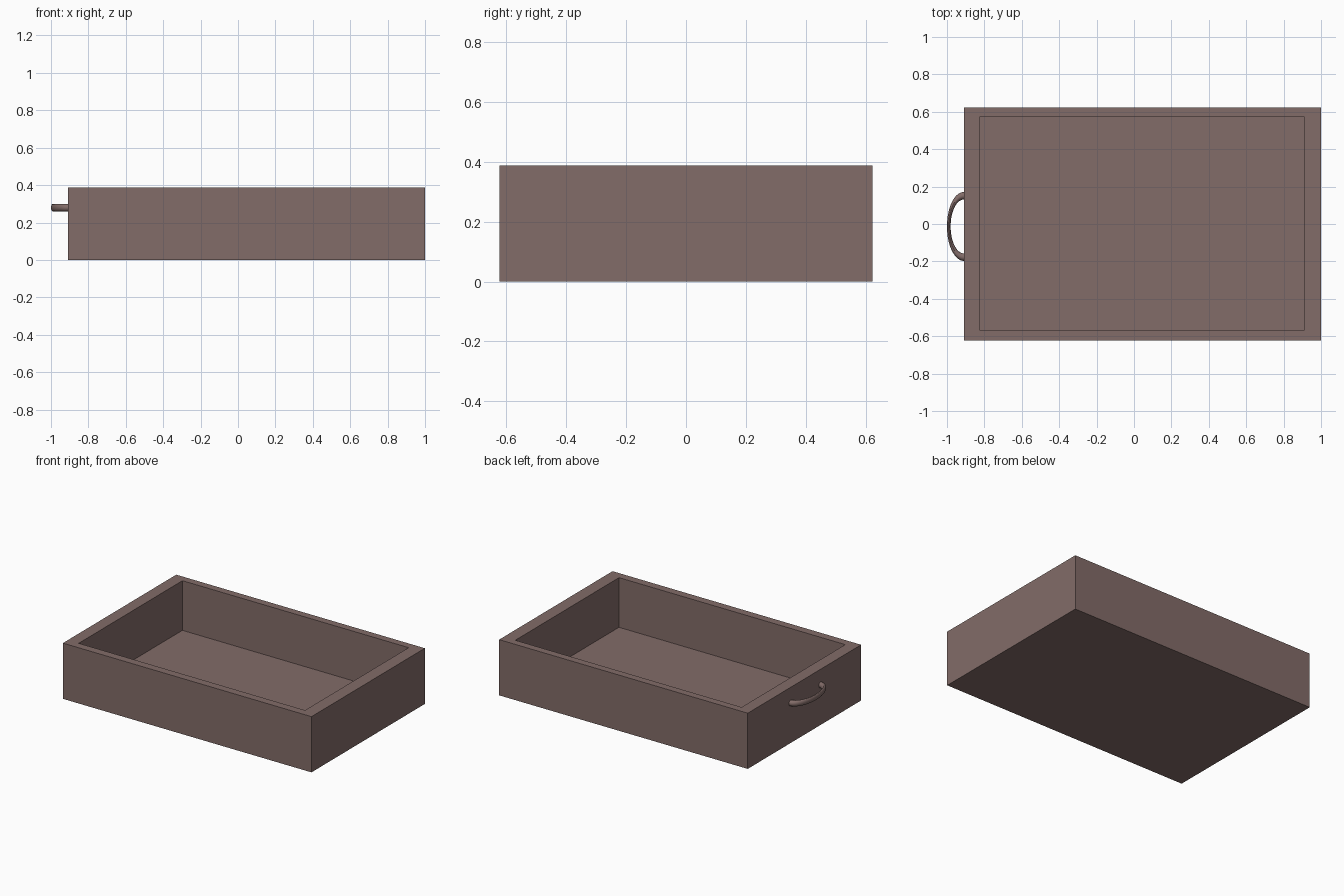
import bpy, bmesh, math
from mathutils import Vector

if "Cube" in bpy.data.objects:
    bpy.data.objects.remove(bpy.data.objects["Cube"])

wood = bpy.data.materials.new("dull_brown")
wood.diffuse_color = (0.225, 0.150, 0.140, 1)
wood.use_nodes = True
wood.node_tree.nodes["Principled BSDF"].inputs["Base Color"].default_value = wood.diffuse_color

X0, X1, Y, H = -0.91, 1.0, 0.622, 0.387        # outer box
IX0, IX1, IY0, IY1 = -0.827, 0.912, -0.567, 0.571  # opening
FLOOR = 0.042
HANDLE_Y, HANDLE_Z, RING, TUBE = -0.013, 0.279, 0.164, 0.02


def add_object(name, bm):
    bmesh.ops.recalc_face_normals(bm, faces=bm.faces)
    mesh = bpy.data.meshes.new(name)
    bm.to_mesh(mesh)
    bm.free()
    mesh.materials.append(wood)
    obj = bpy.data.objects.new(name, mesh)
    bpy.context.collection.objects.link(obj)
    return obj


# Drawer box: a block with an inset opening pushed down to the floor
bm = bmesh.new()
bmesh.ops.create_cube(bm, size=1)
for v in bm.verts:
    v.co = Vector((X1 if v.co.x > 0 else X0, math.copysign(Y, v.co.y), H if v.co.z > 0 else 0))
top = max(bm.faces, key=lambda f: f.calc_center_median().z)
bmesh.ops.inset_individual(bm, faces=[top], thickness=0.05)
for v in top.verts:
    v.co.x = IX1 if v.co.x > 0 else IX0
    v.co.y = IY1 if v.co.y > 0 else IY0
floor = bmesh.ops.extrude_discrete_faces(bm, faces=[top])["faces"][0]
for v in floor.verts:
    v.co.z = FLOOR
add_object("drawer_box", bm)

# Handle: half of a ring, flattened in x, with ends sunk into the wall
bm = bmesh.new()
SEG, SIDES = 32, 16
squash = (X0 + 1.0) / (RING + TUBE)
rings = []
for i in range(SEG + 1):
    a = math.radians(88 + 184 * i / SEG)
    ring = []
    for j in range(SIDES):
        b = 2 * math.pi * j / SIDES
        r = RING + TUBE * math.cos(b)
        ring.append(bm.verts.new((X0 + squash * r * math.cos(a),
                                  HANDLE_Y + r * math.sin(a),
                                  HANDLE_Z + TUBE * math.sin(b))))
    rings.append(ring)
for p, q in zip(rings, rings[1:]):
    for j in range(SIDES):
        k = (j + 1) % SIDES
        bm.faces.new((p[j], p[k], q[k], q[j]))
bm.faces.new(rings[0])
bm.faces.new(rings[-1])
handle = add_object("pull_handle", bm)
bpy.context.view_layer.objects.active = handle
handle.select_set(True)
bpy.ops.object.shade_smooth_by_angle()
